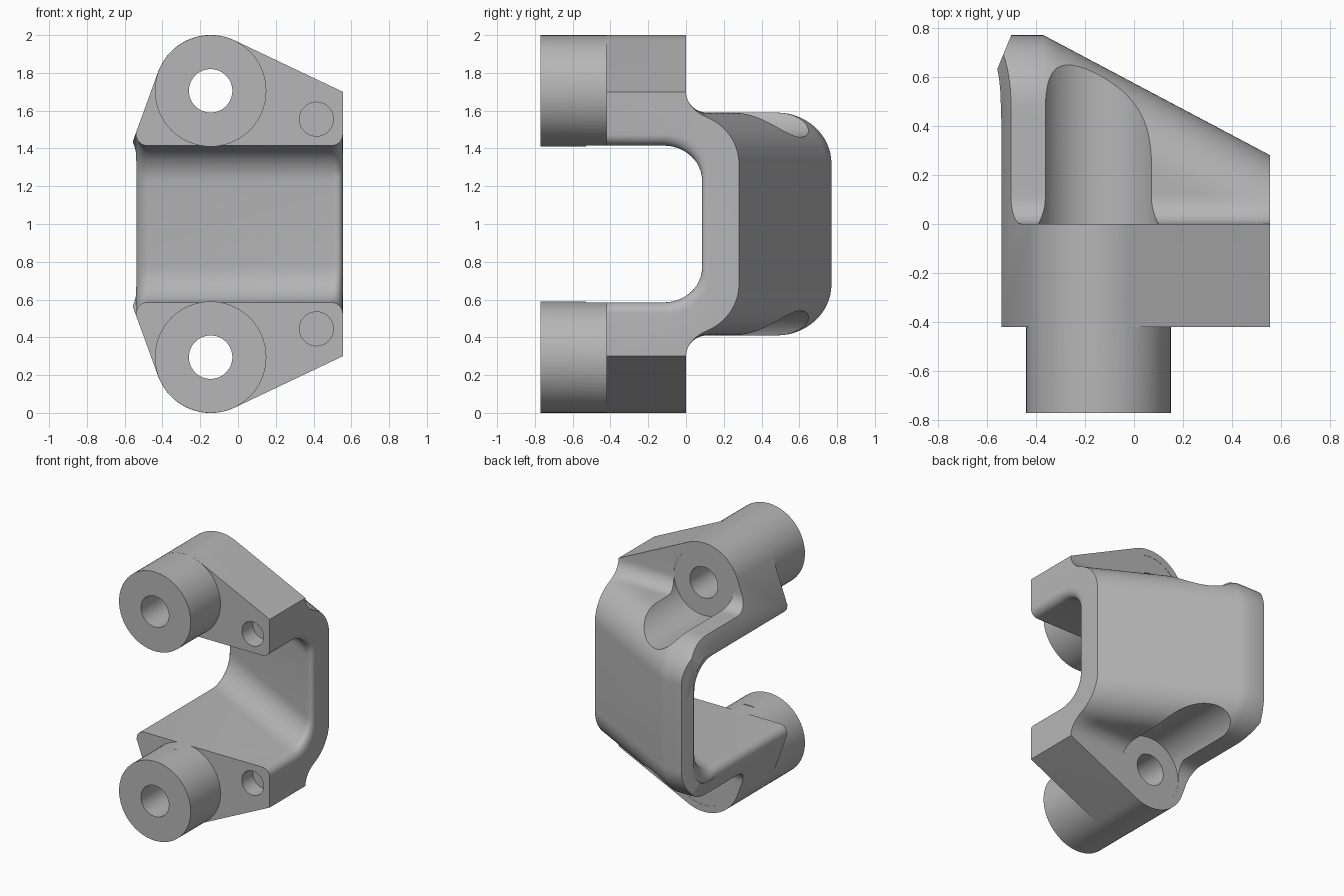
import bpy, bmesh, math

if "Cube" in bpy.data.objects:
    bpy.data.objects.remove(bpy.data.objects["Cube"])

EAR_X, EAR_Z, EAR_R = -0.145, 0.705, 0.295   # boss axis (z measured from mid-height)

grey = bpy.data.materials.new("cast_grey")
grey.diffuse_color = (0.47, 0.47, 0.47, 1)
grey.use_nodes = True
grey.node_tree.nodes["Principled BSDF"].inputs["Base Color"].default_value = grey.diffuse_color


def loft(name, sections):
    """Closed solid through a row of equal-length point loops."""
    bm = bmesh.new()
    rings = [[bm.verts.new(p) for p in s] for s in sections]
    n = len(rings[0])
    for a, b in zip(rings, rings[1:]):
        for i in range(n):
            j = (i + 1) % n
            bm.faces.new((a[i], a[j], b[j], b[i]))
    bm.faces.new(rings[0])
    bm.faces.new(rings[-1])
    bmesh.ops.recalc_face_normals(bm, faces=bm.faces)
    bmesh.ops.triangulate(bm, faces=bm.faces)
    me = bpy.data.meshes.new(name)
    bm.to_mesh(me)
    bm.free()
    me.materials.append(grey)
    ob = bpy.data.objects.new(name, me)
    bpy.context.collection.objects.link(ob)
    return ob


def boolean(ob, other, op):
    bpy.context.view_layer.objects.active = ob
    m = ob.modifiers.new("cut", 'BOOLEAN')
    m.operation, m.solver, m.object = op, 'EXACT', other
    bpy.ops.object.modifier_apply(modifier=m.name)
    bpy.data.objects.remove(other)


def rod(name, x, z, r, y0, y1, n=64):
    """Cylinder along y."""
    ring = [(x + r * math.cos(2 * math.pi * i / n), z + r * math.sin(2 * math.pi * i / n)) for i in range(n)]
    return loft(name, [[(a, y, b) for a, b in ring] for y in (y0, y1)])


def mirrored(upper):
    """Mirror a half outline (pairs u, height above middle) about z = 1."""
    return [(u, 1 + h) for u, h in upper] + [(u, 1 - h) for u, h in reversed(upper)]


# Outer body: rounded U section following a slanted back wall
def outer_section(x):
    yo = min(0.77, 0.28 + 0.53 * (0.555 - x))

    def height(y):
        d = max(0, y - (yo - 0.29)) / 0.29
        return 0.32 + 0.27 * math.sqrt(max(0, 1 - d * d))
    pts = [(-0.6, 1.2), (0, 1.2)]
    for i in range(9):                       # concave fillet behind the ears
        t = math.pi / 2 * i / 8
        y = 0.11 * (1 - math.cos(t))
        pts.append((y, height(y) + 0.11 * (1 - math.sin(t))))
    for i in range(1, 25):                   # top and rounded back corner
        y = 0.11 + (yo - 0.11) * math.sin(math.pi / 2 * i / 24)
        pts.append((y, height(y)))
    return [(x, y, z) for y, z in mirrored(pts)]


xs = [-0.7, -0.37] + [-0.37 + 0.97 * i / 16 for i in range(1, 17)]
body = loft("clevis_bracket", [outer_section(x) for x in xs])

# Front outline: ear arcs, tangent sides and slightly waisted left edge
front = [(0.555, 0.70)]
for i in range(33):
    a = math.radians(65 + 95 * i / 32)
    front.append((EAR_X + 0.2955 * math.cos(a), EAR_Z + 0.2955 * math.sin(a)))
front += [(-0.545, 0.47), (-0.56, 0.425), (-0.557, 0.36), (-0.54, 0.25)]
outline = mirrored(front)
boolean(body, loft("front_outline", [[(x, y, z) for x, z in outline] for y in (-0.42, 0.95)]), 'INTERSECT')

# Plan outline: trims the left end
plan = [(-0.54, -1), (0.7, -1), (0.7, 0.9), (-0.447, 0.9), (-0.562, 0.62), (-0.55, 0.5), (-0.54, 0.42)]
boolean(body, loft("plan_outline", [[(x, y, z) for x, y in plan] for z in (-0.3, 2.3)]), 'INTERSECT')

# Bosses in front of the ears
for s in (-1, 1):
    boolean(body, rod("boss", EAR_X, 1 + s * EAR_Z, EAR_R, -0.77, -0.36), 'UNION')


# Inner opening: slanted, with flared ends that round over the rims
def inner_section(x, flare):
    yi = 0.09 + 0.53 * (0.5 - x) + flare
    h = 0.415 + flare
    pts = [(-0.53, h)]
    for i in range(13):
        t = math.pi / 2 * i / 12
        pts.append((yi - 0.21 + 0.21 * math.sin(t), h - 0.19 + 0.19 * math.cos(t)))
    return [(x, y, z) for y, z in mirrored(pts)]


R = 0.06
rim = [(R * math.sin(math.pi / 2 * i / 8), R * (1 - math.cos(math.pi / 2 * i / 8))) for i in range(9)]
stations = [(-0.65, R)] + [(-0.48 - d, o) for d, o in reversed(rim)]
stations += [(0.495 + d, o) for d, o in rim] + [(0.65, R)]
boolean(body, loft("opening", [inner_section(x, o) for x, o in stations]), 'DIFFERENCE')

# Holes: rear clearance groove, through bore and shallow blind hole per ear
for s in (-1, 1):
    z = 1 + s * EAR_Z
    boolean(body, rod("groove", EAR_X, z, 0.245, -0.002, 1.0), 'DIFFERENCE')
    boolean(body, rod("bore", EAR_X, z, 0.115, -1.0, 0.5), 'DIFFERENCE')
    boolean(body, rod("blind_hole", 0.415, 1 + s * 0.555, 0.09, -0.6, -0.29, 40), 'DIFFERENCE')

bpy.ops.object.select_all(action='DESELECT')
body.select_set(True)
bpy.context.view_layer.objects.active = body
bpy.ops.object.shade_smooth_by_angle(angle=math.radians(28))
